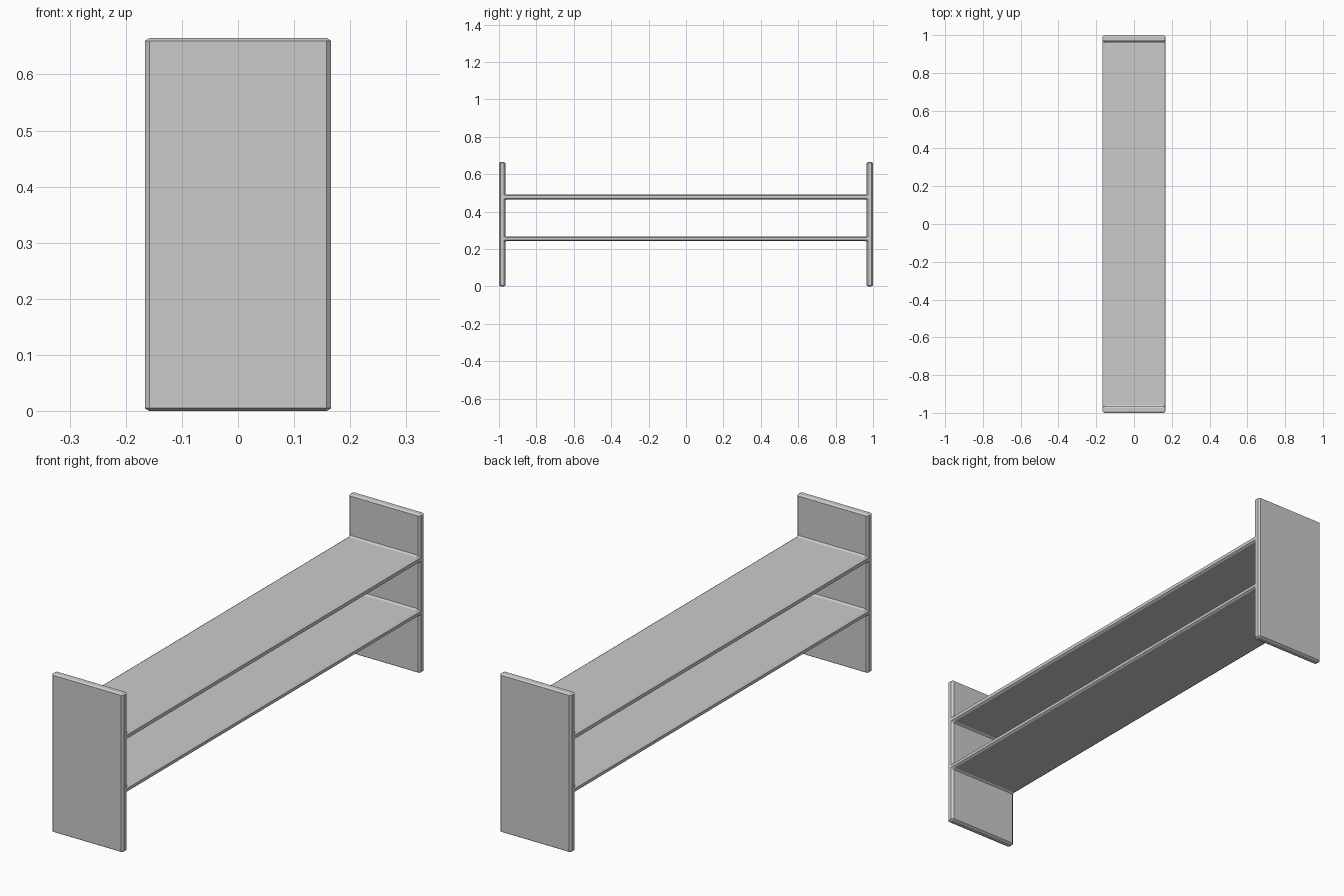
import bpy, bmesh

if "Cube" in bpy.data.objects:
    bpy.data.objects.remove(bpy.data.objects["Cube"])

# Profile grid in y and z: two end panels joined by two shelves
HALF_X = 0.166
Z_SQUASH = 0.65          # bevels are a little flatter vertically
ys = [-1.0, -0.966, 0.966, 1.0]
zs = [0.0, 0.243, 0.266, 0.465, 0.490, 0.665]
shelf_rows = (1, 3)

bm = bmesh.new()
grid = [[bm.verts.new((-HALF_X, y, z / Z_SQUASH)) for z in zs] for y in ys]

for col in range(3):
    for row in range(5):
        # the middle column is filled only where a shelf runs
        if col == 1 and row not in shelf_rows:
            continue
        bm.faces.new((grid[col][row], grid[col + 1][row],
                      grid[col + 1][row + 1], grid[col][row + 1]))

# Sweep the profile across the depth
swept = bmesh.ops.extrude_face_region(bm, geom=bm.faces[:], use_keep_orig=True)
moved = [v for v in swept["geom"] if isinstance(v, bmesh.types.BMVert)]
bmesh.ops.translate(bm, vec=(2 * HALF_X, 0, 0), verts=moved)
bmesh.ops.recalc_face_normals(bm, faces=bm.faces[:])

mesh = bpy.data.meshes.new("end_panels_with_shelves")
bm.to_mesh(mesh)
bm.free()
unit = bpy.data.objects.new("end_panels_with_shelves", mesh)
unit.scale.z = Z_SQUASH
bpy.context.collection.objects.link(unit)

# One flat chamfer on outer edges and on the inner joints
bevel = unit.modifiers.new("chamfer", "BEVEL")
bevel.width = 0.008
bevel.segments = 1
bevel.limit_method = "ANGLE"
